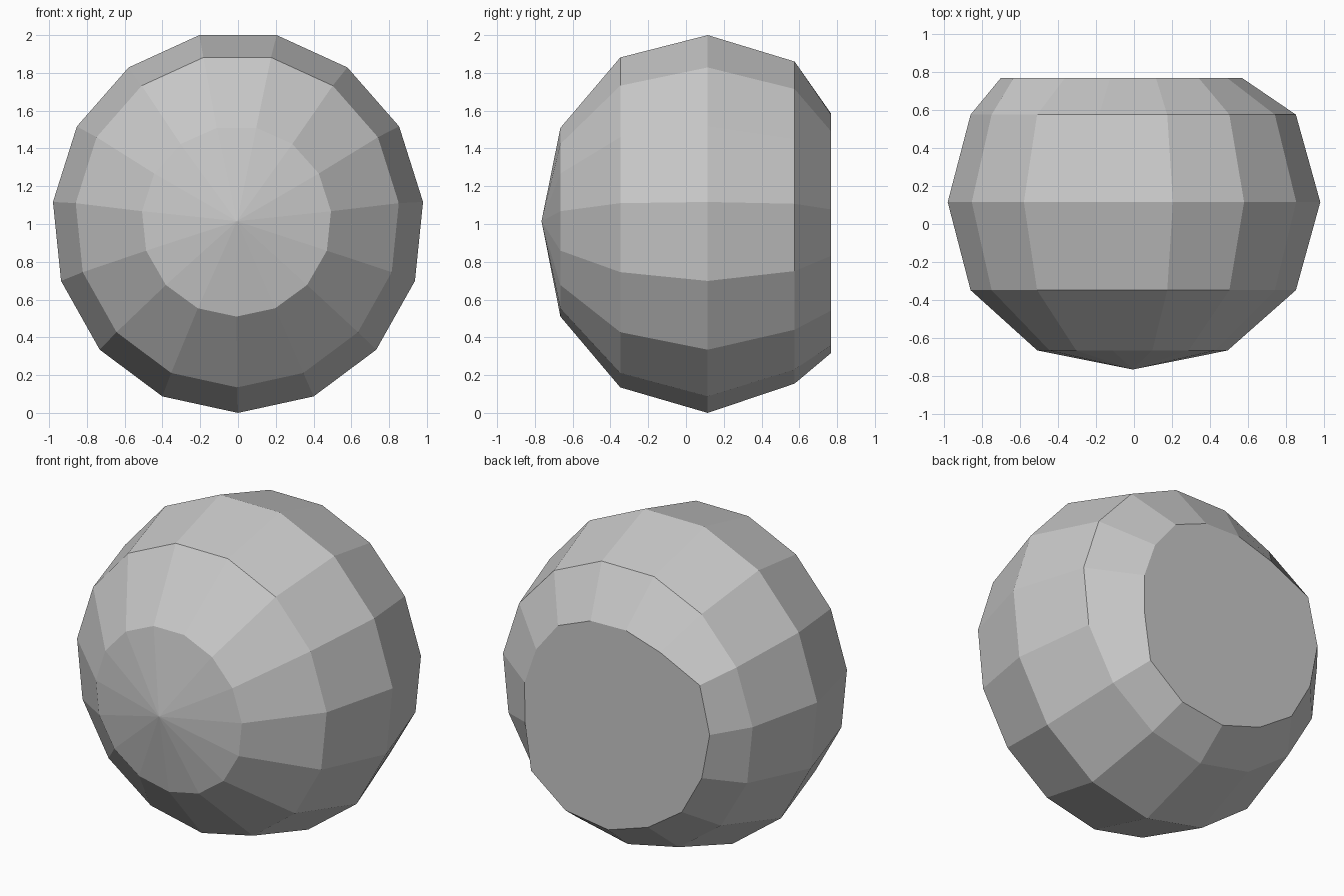
import bpy
import bmesh
import math

cube = bpy.data.objects.get("Cube")
if cube:
    bpy.data.objects.remove(cube, do_unlink=True)

SIDES = 15

# Plain grey finish
grey = bpy.data.materials.new("plain_grey")
grey.use_nodes = True
colour = (0.58, 0.58, 0.58, 1)
grey.diffuse_color = colour
grey.node_tree.nodes["Principled BSDF"].inputs["Base Color"].default_value = colour

bm = bmesh.new()


def ring(y, radii_x, radii_z, cx=0.0, cz=1.015):
    """Loop of vertices round the y axis, the first one at the bottom."""
    loop = []
    for i in range(SIDES):
        a = math.tau * i / SIDES
        loop.append(bm.verts.new((cx + radii_x[i] * math.sin(a), y,
                                  cz - radii_z[i] * math.cos(a))))
    return loop


# Rounded body: y, x radius, z radius, x centre, z centre
body = [
    (-0.665, 0.503, 0.505, -0.008, 1.015),
    (-0.348, 0.86, 0.883, -0.004, 1.018),
    (0.115, 0.985, 1.011, 0.0, 1.011),
    (0.575, 0.86, 0.862, -0.004, 1.017),
]
rings = [ring(y, [rx] * SIDES, [rz] * SIDES, cx, cz)
         for y, rx, rz, cx, cz in body]

# Uneven rim where the back is sliced flat
rim = [0.70, 0.72, 0.71, 0.60, 0.575, 0.57, 0.585, 0.575,
       0.58, 0.61, 0.725, 0.70, 0.675, 0.68, 0.67]
rings.append(ring(0.768, rim, rim, -0.004, 1.017))

# Front fan, side bands and flat back
pole = bm.verts.new((-0.006, -0.765, 1.015))
for i in range(SIDES):
    j = (i + 1) % SIDES
    bm.faces.new((pole, rings[0][i], rings[0][j]))
    for a, b in zip(rings, rings[1:]):
        bm.faces.new((a[i], b[i], b[j], a[j]))
bm.faces.new(rings[-1])
bmesh.ops.recalc_face_normals(bm, faces=bm.faces)

mesh = bpy.data.meshes.new("rounded_body")
bm.to_mesh(mesh)
bm.free()
mesh.materials.append(grey)
obj = bpy.data.objects.new("rounded_body", mesh)
bpy.context.collection.objects.link(obj)
